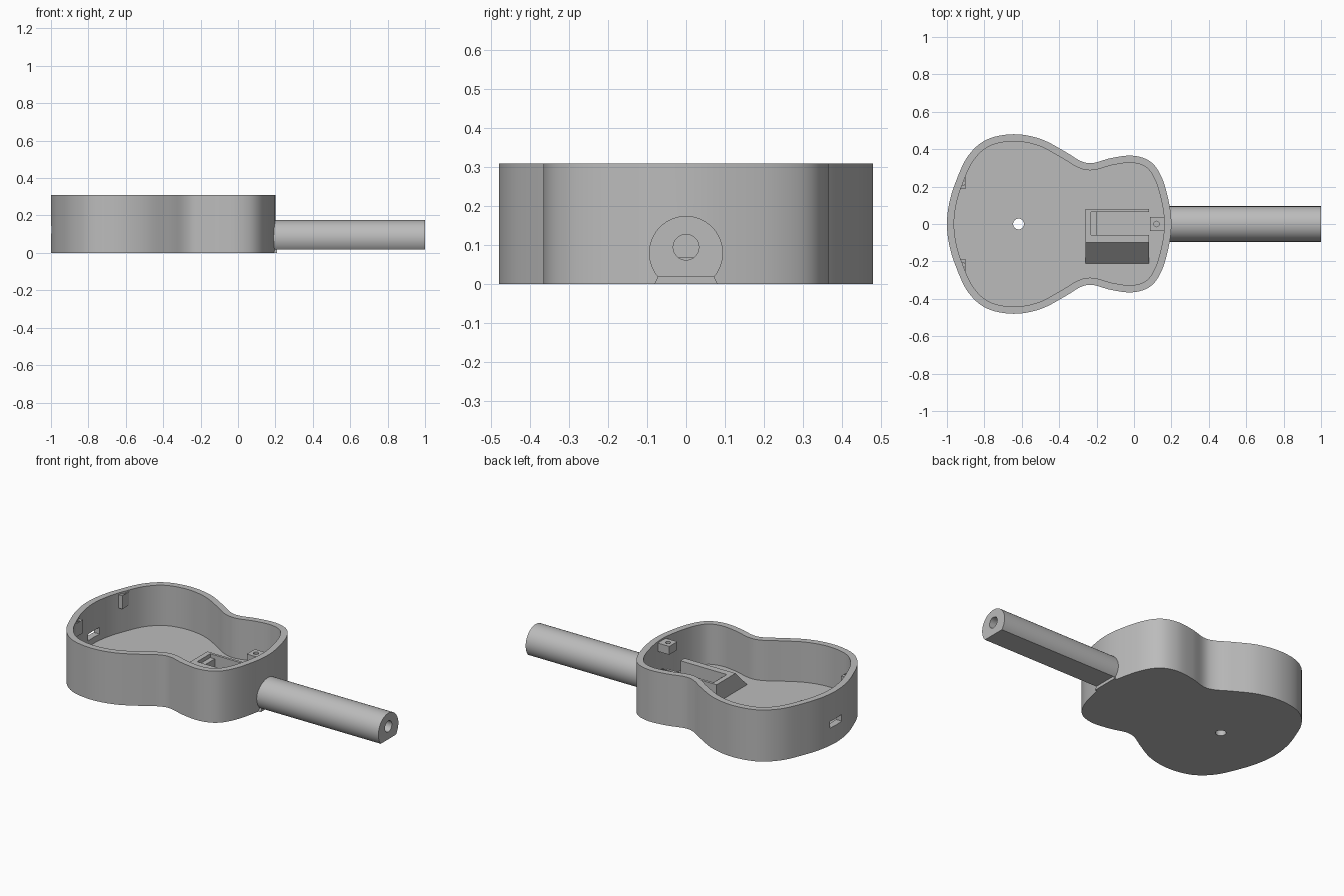
import bpy, bmesh, math
from mathutils import Vector

cube = bpy.data.objects.get("Cube")
if cube:
    bpy.data.objects.remove(cube, do_unlink=True)

grey = bpy.data.materials.new("plain_grey")
grey.use_nodes = True
grey.diffuse_color = (0.5, 0.5, 0.5, 1)
grey.node_tree.nodes["Principled BSDF"].inputs["Base Color"].default_value = (0.5, 0.5, 0.5, 1)


def prism(name, loop, axis, start, end):
    """Solid made by sweeping a 2D loop along x or z."""
    bm = bmesh.new()

    def place(p, t):
        return (t, p[0], p[1]) if axis == "x" else (p[0], p[1], t)
    low = [bm.verts.new(place(p, start)) for p in loop]
    high = [bm.verts.new(place(p, end)) for p in loop]
    bm.faces.new(low)
    bm.faces.new(high)
    for i in range(len(loop)):
        j = (i + 1) % len(loop)
        bm.faces.new((low[i], low[j], high[j], high[i]))
    bmesh.ops.recalc_face_normals(bm, faces=bm.faces)
    mesh = bpy.data.meshes.new(name)
    bm.to_mesh(mesh)
    bm.free()
    mesh.materials.append(grey)
    ob = bpy.data.objects.new(name, mesh)
    bpy.context.scene.collection.objects.link(ob)
    return ob


def box(name, x0, x1, y0, y1, z0, z1):
    return prism(name, [(x0, y0), (x1, y0), (x1, y1), (x0, y1)], "z", z0, z1)


def circle(u, v, r, n=32):
    return [(u + r * math.cos(math.tau * i / n), v + r * math.sin(math.tau * i / n))
            for i in range(n)]


def cut(ob, *cutters):
    """Subtract the cutters, keep the result and drop the cutters."""
    for c in cutters:
        c.hide_render = True
        mod = ob.modifiers.new("cut", "BOOLEAN")
        mod.operation, mod.solver, mod.object = "DIFFERENCE", "EXACT", c
    graph = bpy.context.evaluated_depsgraph_get()
    mesh = bpy.data.meshes.new_from_object(ob.evaluated_get(graph))
    ob.modifiers.clear()
    ob.data = mesh
    for c in cutters:
        bpy.data.objects.remove(c, do_unlink=True)


def smooth(ob, degrees=30):
    for p in ob.data.polygons:
        p.use_smooth = True
    ob.data.set_sharp_from_angle(angle=math.radians(degrees))


def spline(points, steps=6):
    """Closed smooth curve through the points."""
    pts = [Vector(p) for p in points]
    out = []
    for i in range(len(pts)):
        a, b, c, d = (pts[(i + k) % len(pts)] for k in (-1, 0, 1, 2))
        for s in range(steps):
            t = s / steps
            out.append(0.5 * (2 * b + (c - a) * t + (2 * a - 5 * b + 4 * c - d) * t * t
                              + (3 * b - a - 3 * c + d) * t ** 3))
    return out


def inset(loop, width):
    out = []
    for i, p in enumerate(loop):
        t = (loop[(i + 1) % len(loop)] - loop[i - 1]).normalized()
        out.append(p + Vector((t.y, -t.x)) * width)
    return out


FLOOR, TOP = 0.068, 0.31

# Hollow waisted body, outlined clockwise from its wide end
half = [(-0.988, 0.11), (-0.955, 0.22), (-0.89, 0.36), (-0.79, 0.45), (-0.645, 0.48),
        (-0.5, 0.455), (-0.37, 0.388), (-0.285, 0.337), (-0.22, 0.326), (-0.12, 0.353),
        (-0.005, 0.365), (0.09, 0.332), (0.15, 0.245), (0.188, 0.11)]
outline = spline([(-1, 0)] + half + [(0.2, 0)] + [(x, -y) for x, y in reversed(half)])
body = prism("body", outline, "z", 0, TOP)
cut(body,
    prism("cavity", inset(outline, 0.038), "z", FLOOR, 0.5),
    prism("floor_hole", circle(-0.617, 0, 0.029), "z", -0.1, 0.2),
    box("end_slot", -1.1, -0.9, -0.055, 0.055, 0.105, 0.145),
    prism("bore", circle(0, 0.095, 0.033), "x", 0.14, 0.3))
smooth(body)

# Round neck with a flat underside and a bore along it
start = math.asin(-0.062 / 0.095)
sweep = math.pi - 2 * start
arc = [(0.095 * math.cos(start + sweep * i / 48), 0.08 + 0.095 * math.sin(start + sweep * i / 48))
       for i in range(49)]
neck = prism("neck", arc, "x", 0.18, 1.0)
cut(neck, prism("neck_bore", circle(0, 0.095, 0.033), "x", 0.1, 1.1))
smooth(neck)

# Small heel under the neck joint
prism("neck_heel", [(-0.082, 0), (0.082, 0), (0.072, 0.02), (-0.072, 0.02)], "x", 0.17, 0.208)

# Sloped inner block with an open pocket
block = prism("inner_block", [(0.08, 0.06), (0.08, 0.178), (-0.1, 0.178), (-0.21, FLOOR),
                              (-0.21, 0.06)], "x", -0.26, 0.08)
cut(block, box("pocket", -0.2, 0.2, -0.06, 0.065, FLOOR, 0.3),
    box("pocket_ledge", -0.23, -0.15, -0.06, 0.065, 0.155, 0.3))

# Screw tabs near the rim
tab = box("neck_screw_tab", 0.085, 0.17, -0.038, 0.038, 0.25, 0.3)
cut(tab, prism("tab_hole", circle(0.12, 0, 0.015, 16), "z", 0.2, 0.4))
for side, y in (("left", 0.22), ("right", -0.22)):
    post = box(side + "_screw_post", -0.935, -0.9, y - 0.032, y + 0.032, 0.22, 0.3)
    cut(post, prism("post_hole", circle(-0.917, y, 0.014, 16), "z", 0.24, 0.4))
